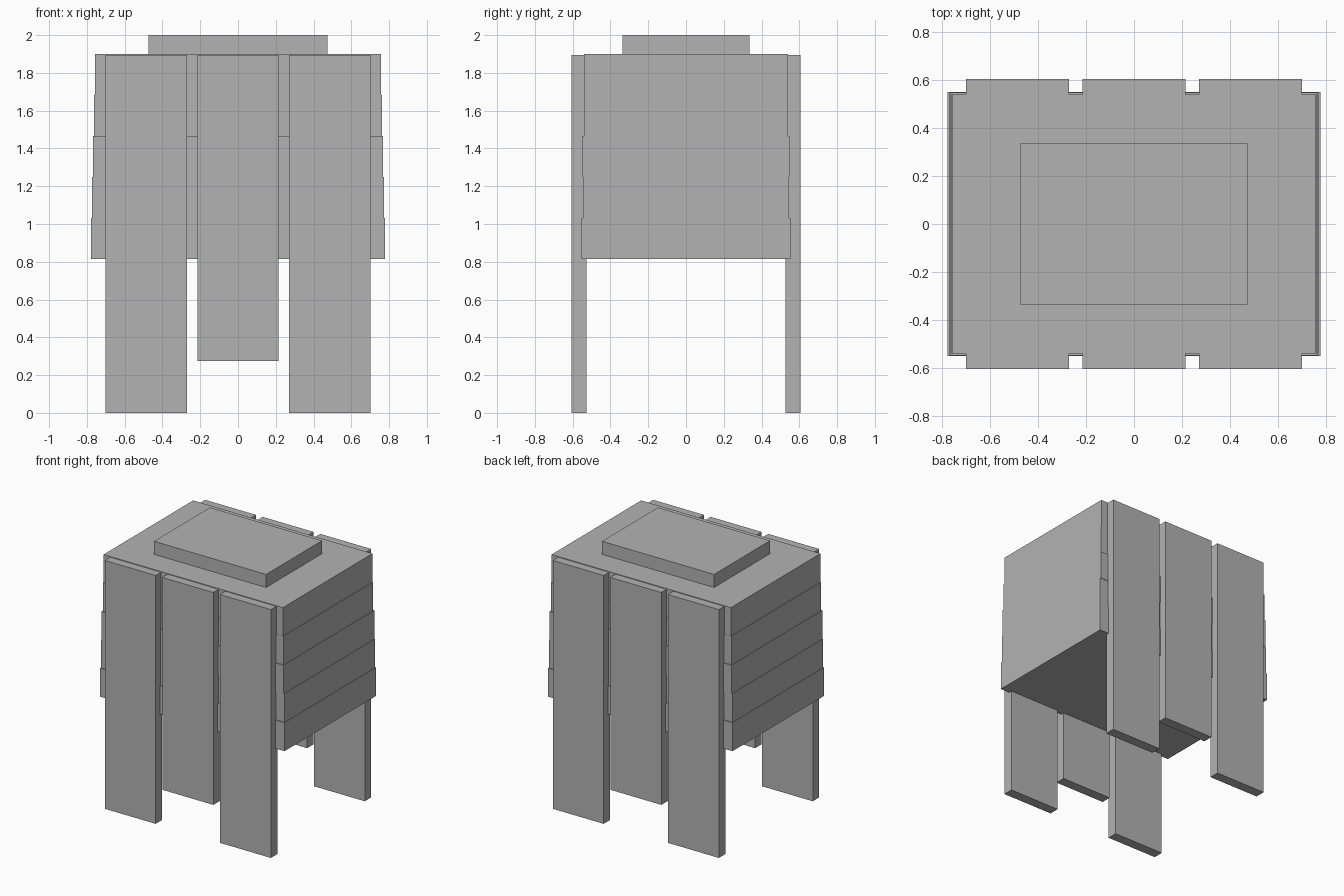
import bpy

cube = bpy.data.objects.get("Cube")
if cube:
    bpy.data.objects.remove(cube, do_unlink=True)

grey = bpy.data.materials.new("plain_grey")
grey.use_nodes = True
colour = (0.45, 0.45, 0.45, 1)
grey.diffuse_color = colour
grey.node_tree.nodes["Principled BSDF"].inputs["Base Color"].default_value = colour


def box(name, x, y, half_x, half_y, bottom, top):
    """Flat-sided box from its centre, half sizes and height range."""
    bpy.ops.mesh.primitive_cube_add(size=2, location=(x, y, (bottom + top) / 2))
    obj = bpy.context.object
    obj.name = name
    obj.scale = (half_x, half_y, (top - bottom) / 2)
    bpy.ops.object.transform_apply(location=False, rotation=False, scale=True)
    obj.data.materials.append(grey)


# Stacked body layers, each slightly wider than the one above
TOP, BASE = 1.9, 0.815
depths = [0.54, 0.541, 0.549, 0.545, 0.552]
step = (TOP - BASE) / len(depths)
for i, depth in enumerate(depths):
    box(f"body_layer_{i + 1}", 0, 0, 0.757 + i * 0.0055, depth,
        TOP - (i + 1) * step, TOP - i * step)

# Raised lid plate
box("lid_plate", 0, 0, 0.473, 0.337, TOP, 2.0)

# Three hanging boards on the front and the back, the middle one shorter
for side, y in (("front", -0.566), ("back", 0.566)):
    for part, x, bottom in (("right", -0.486, 0), ("middle", 0, 0.275), ("left", 0.486, 0)):
        box(f"{side}_{part}_board", x, y, 0.215, 0.039, bottom, 1.895)
